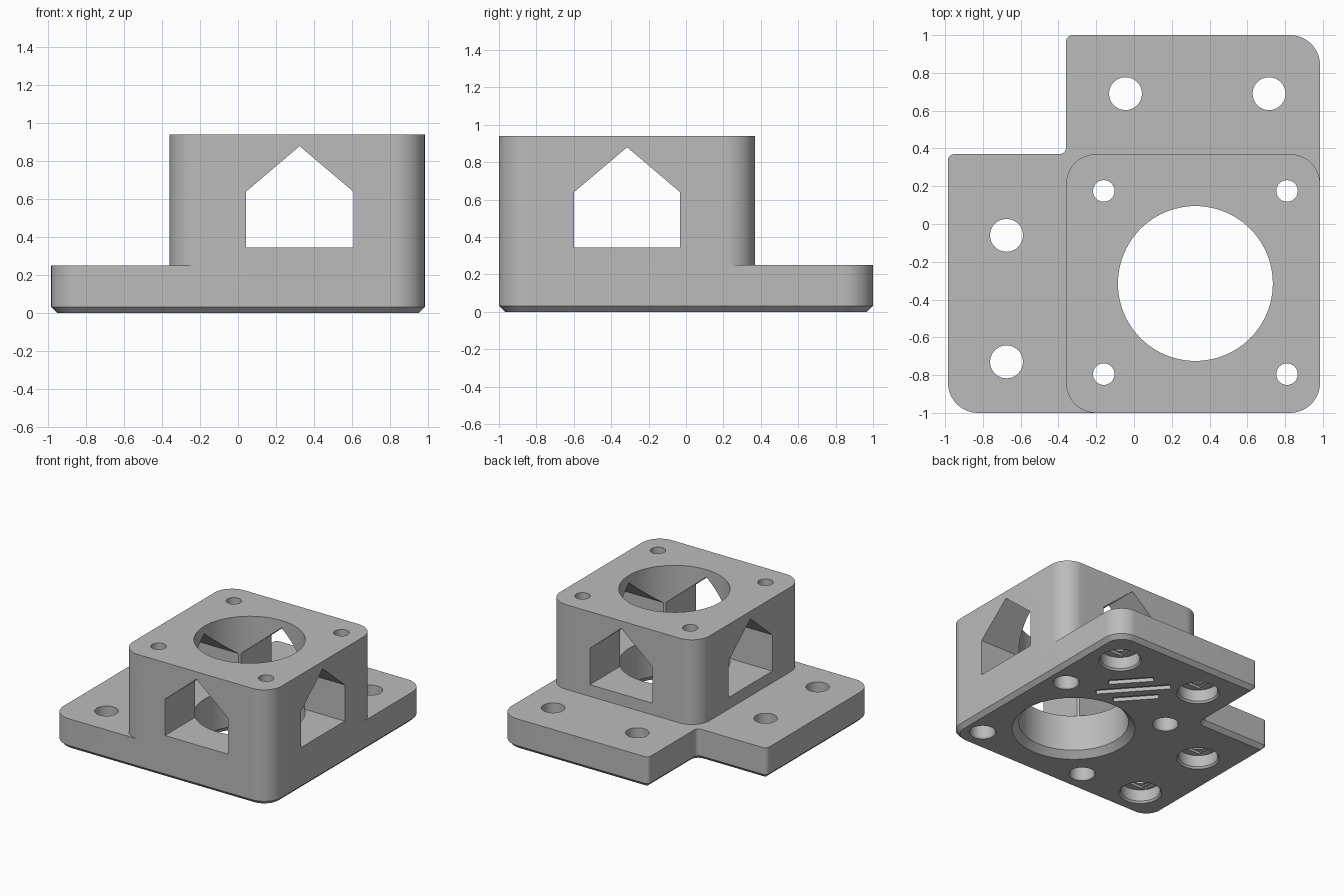
import bpy, bmesh
from math import cos, sin, radians, pi

if "Cube" in bpy.data.objects:
    bpy.data.objects.remove(bpy.data.objects["Cube"], do_unlink=True)

grey = bpy.data.materials.new("mid_grey")
grey.use_nodes = True
colour = (0.5, 0.5, 0.5, 1)
grey.diffuse_color = colour
grey.node_tree.nodes["Principled BSDF"].inputs["Base Color"].default_value = colour


def loft(name, rings):
    """Closed solid through matching rings of 3D points."""
    bm = bmesh.new()
    loops = [[bm.verts.new(p) for p in ring] for ring in rings]
    bm.faces.new(loops[0])
    bm.faces.new(loops[-1])
    n = len(loops[0])
    for a, b in zip(loops, loops[1:]):
        for i in range(n):
            j = (i + 1) % n
            bm.faces.new((a[i], a[j], b[j], b[i]))
    bmesh.ops.recalc_face_normals(bm, faces=bm.faces)
    mesh = bpy.data.meshes.new(name)
    bm.to_mesh(mesh)
    bm.free()
    mesh.materials.append(grey)
    ob = bpy.data.objects.new(name, mesh)
    bpy.context.collection.objects.link(ob)
    return ob


def outline(corners, z, inset=0.0, steps=16):
    """Rounded outline from corner arcs: centre, radius, start angle, turn."""
    pts = []
    for cx, cy, r, start, turn in corners:
        r -= inset * turn
        for i in range(steps + 1):
            a = radians(start + turn * 90 * i / steps)
            pts.append((cx + r * cos(a), cy + r * sin(a), z))
    return pts


def lathe(x, y, profile, n=48):
    return loft("hole_cutter", [[(x + r * cos(2 * pi * i / n), y + r * sin(2 * pi * i / n), z)
                                 for i in range(n)] for r, z in profile])


def bar(x, y, length, width, z0, z1, angle=0.0):
    c, s = cos(radians(angle)), sin(radians(angle))
    flat = [(u * length / 2, v * width / 2) for u, v in ((-1, -1), (1, -1), (1, 1), (-1, 1))]
    return loft("bar_cutter", [[(x + u * c - v * s, y + u * s + v * c, z) for u, v in flat]
                               for z in (z0, z1)])


def combine(tool, operation="DIFFERENCE"):
    mod = mount.modifiers.new("cut", "BOOLEAN")
    mod.operation = operation
    mod.solver = "EXACT"
    mod.object = tool
    bpy.context.view_layer.objects.active = mount
    bpy.ops.object.modifier_apply(modifier=mod.name)
    bpy.data.objects.remove(tool, do_unlink=True)


# L-shaped base plate with a chamfered underside
R, r = 0.16, 0.035
base = [(0.825, -0.84, R, -90, 1), (0.825, 0.84, R, 0, 1), (-0.325, 0.965, r, 90, 1),
        (-0.395, 0.405, r, 0, -1), (-0.95, 0.335, r, 90, 1), (-0.825, -0.84, R, 180, 1)]
mount = loft("motor_mount", [outline(base, 0, 0.032), outline(base, 0.032), outline(base, 0.25)])

# Tower block
tower = [(0.825, -0.84, R, -90, 1), (0.825, 0.21, R, 0, 1),
         (-0.2, 0.21, R, 90, 1), (-0.2, -0.84, R, 180, 1)]
combine(loft("tower", [outline(tower, 0.25), outline(tower, 0.94)]), "UNION")

# Main bore, flared at the bottom
CX, CY = 0.325, -0.315
combine(lathe(CX, CY, [(0.48, -0.02), (0.41, 0.05), (0.41, 1.0)], 96))

# House-shaped windows through both directions
house = [(-0.283, 0.345), (0.283, 0.345), (0.283, 0.64), (0, 0.88), (-0.283, 0.64)]
combine(loft("window_cutter", [[(CX + u, y, z) for u, z in house] for y in (-1.2, 0.6)]))
combine(loft("window_cutter", [[(x, CY + u, z) for u, z in house] for x in (-0.6, 1.2)]))

# Motor screw holes, counterbored from below
for sx in (-1, 1):
    for sy in (-1, 1):
        combine(lathe(CX + sx * 0.485, CY + 0.005 + sy * 0.485,
                      [(0.11, -0.02), (0.092, 0.012), (0.092, 0.78), (0.057, 0.78), (0.057, 1.0)]))

# Flange bolt holes with stepped counterbores
for x, y in ((-0.675, -0.06), (-0.675, -0.73), (-0.045, 0.69), (0.715, 0.69)):
    combine(lathe(x, y, [(0.175, -0.02), (0.148, 0.015), (0.148, 0.11),
                         (0.087, 0.11), (0.087, 0.3)]))
    combine(bar(x, y, 0.23, 0.18, 0.1, 0.12))
    combine(bar(x, y, 0.18, 0.18, 0.1, 0.13))

# Diagonal grooves on the underside
for offset, length in ((-0.13, 0.34), (0, 0.56), (0.13, 0.34)):
    a = radians(42)
    combine(bar(0.36 + offset * cos(a), 0.42 + offset * sin(a), length, 0.06, -0.02, 0.03, 132))

# Shading
bpy.ops.object.select_all(action="DESELECT")
mount.select_set(True)
bpy.context.view_layer.objects.active = mount
bpy.ops.object.shade_smooth_by_angle(angle=radians(25))
